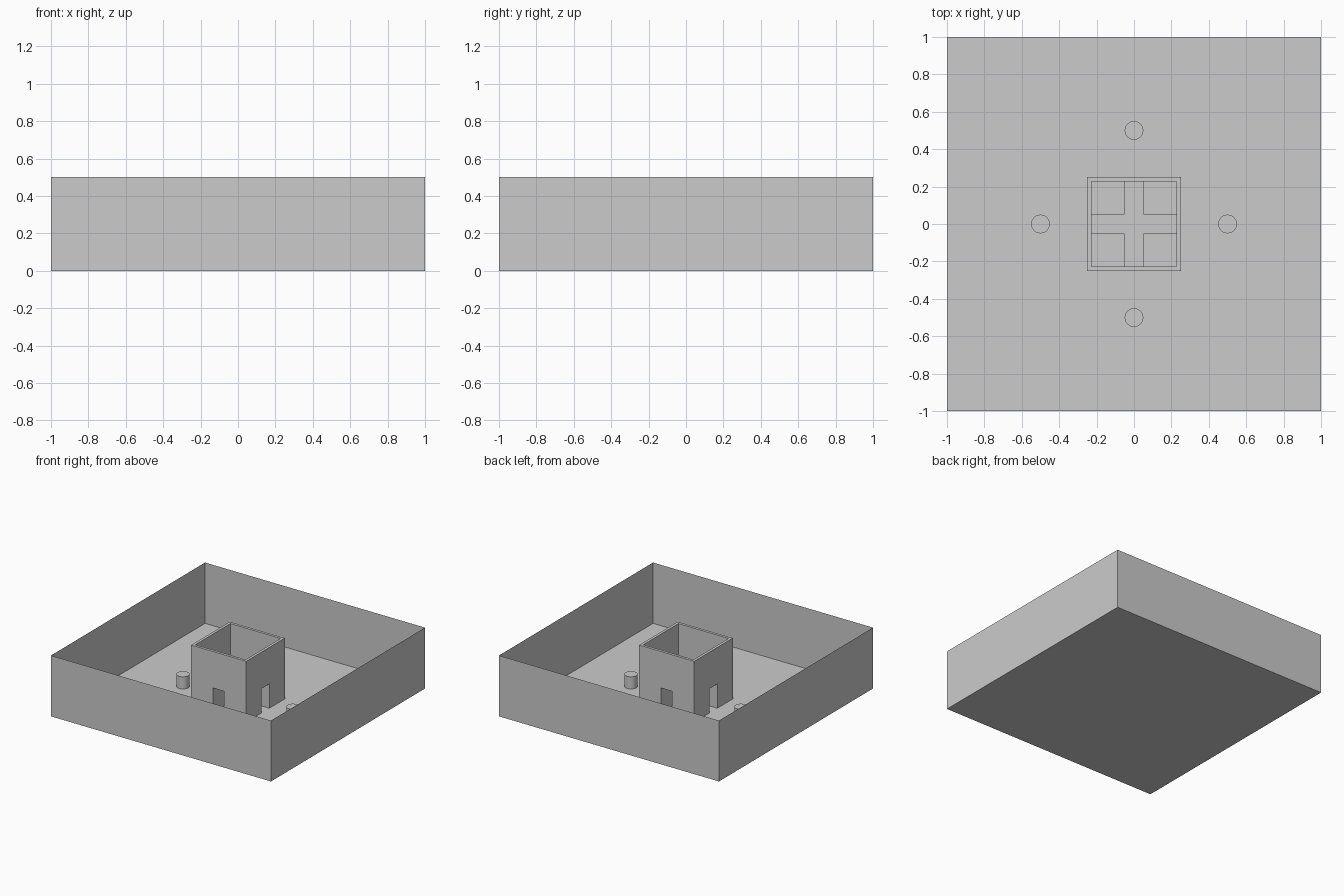
import bpy, bmesh
from math import radians
from mathutils import Matrix

if "Cube" in bpy.data.objects:
    bpy.data.objects.remove(bpy.data.objects["Cube"])

OUT, INN = 0.25, 0.228        # room outer / inner half widths
DOOR_W, DOOR_H = 0.05, 0.2    # door half width and height
TOP = 0.5


def to_object(name, bm):
    bmesh.ops.recalc_face_normals(bm, faces=bm.faces)
    mesh = bpy.data.meshes.new(name)
    bm.to_mesh(mesh)
    bm.free()
    obj = bpy.data.objects.new(name, mesh)
    bpy.context.collection.objects.link(obj)
    return obj


def box(bm, lo, hi):
    size = [b - a for a, b in zip(lo, hi)]
    mid = [(a + b) / 2 for a, b in zip(lo, hi)]
    m = Matrix.Translation(mid) @ Matrix.Diagonal((*size, 1))
    return bmesh.ops.create_cube(bm, size=1, matrix=m)


# Arena: thin-skinned tray, open at the top
bm = bmesh.new()
box(bm, (-1, -1, 0), (1, 1, TOP))
lid = [f for f in bm.faces if f.calc_center_median().z > TOP - 0.01]
bmesh.ops.delete(bm, geom=lid, context='FACES_ONLY')
to_object("arena_tray", bm)

# Room: one mitred wall with a doorway, repeated around the four sides
bm = bmesh.new()
for k in range(4):
    turn = Matrix.Rotation(radians(90 * k), 4, 'Z')
    rings = []
    for h in (OUT, INN):
        outline = [(-h, 0), (-h, TOP), (h, TOP), (h, 0),
                   (DOOR_W, 0), (DOOR_W, DOOR_H), (-DOOR_W, DOOR_H), (-DOOR_W, 0)]
        ring = [bm.verts.new(turn @ Matrix.Translation((x, -h, z)).to_translation())
                for x, z in outline]
        bm.faces.new(ring)
        rings.append(ring)
    a, b = rings
    for i in (1, 3, 4, 5, 6, 7):      # rim, base and door jambs; mitres stay open
        j = (i + 1) % 8
        bm.faces.new((a[i], a[j], b[j], b[i]))
bmesh.ops.remove_doubles(bm, verts=bm.verts, dist=1e-5)
to_object("room_walls", bm)

# Corner blocks that leave the cross-shaped passage between the doors
bm = bmesh.new()
for sx in (-1, 1):
    for sy in (-1, 1):
        xs = sorted((sx * DOOR_W, sx * INN))
        ys = sorted((sy * DOOR_W, sy * INN))
        box(bm, (xs[0], ys[0], 0), (xs[1], ys[1], 0.19))
to_object("passage_blocks", bm)

# Posts facing each door
for name, x, y in (("right", 0.5, 0), ("left", -0.5, 0), ("back", 0, 0.5), ("front", 0, -0.5)):
    bpy.ops.mesh.primitive_cylinder_add(vertices=32, radius=0.05, depth=0.1, location=(x, y, 0.05))
    bpy.context.object.name = name + "_post"
    bpy.ops.object.shade_smooth_by_angle(angle=radians(30))
